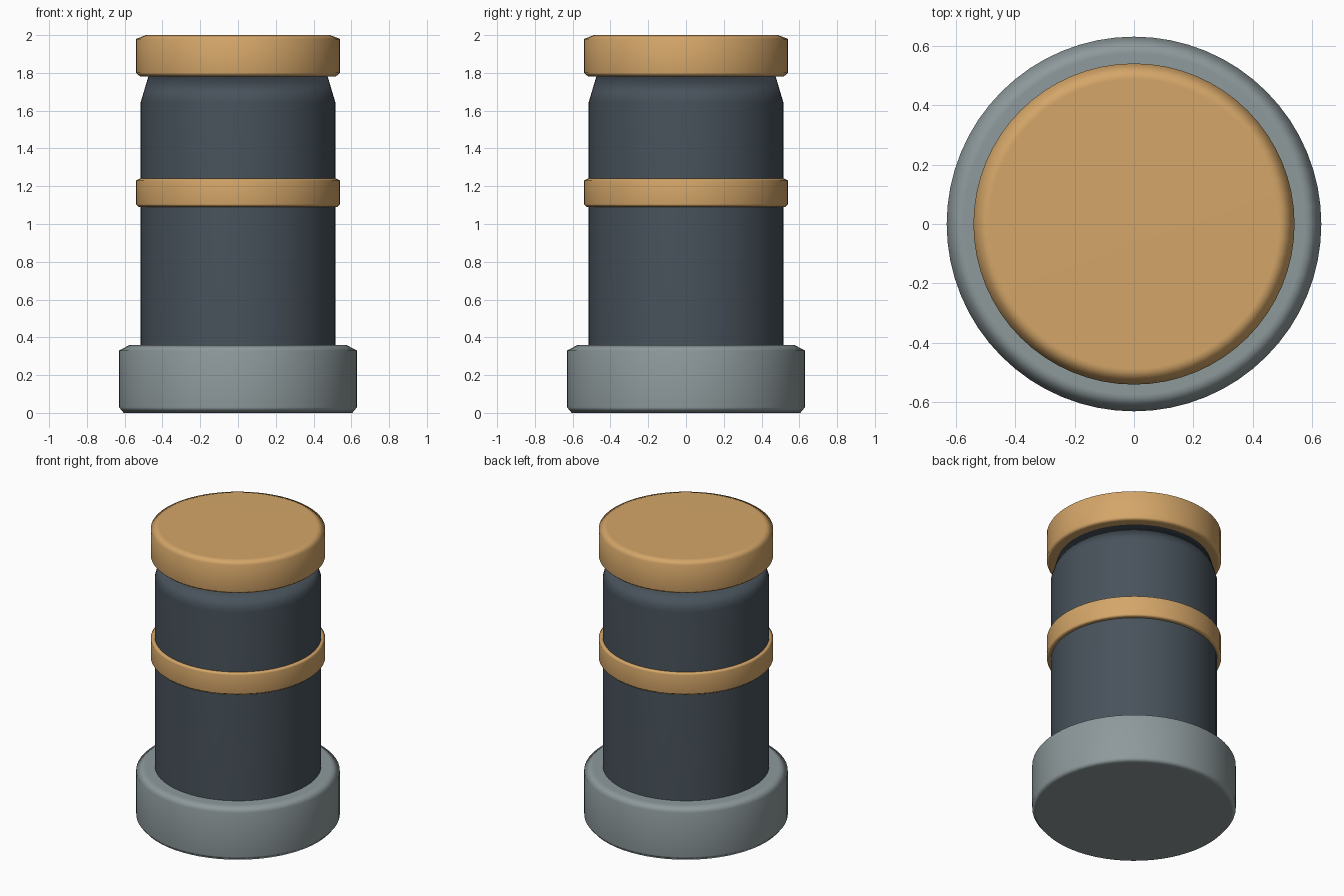
import bpy, bmesh
from math import radians, cos, sin, tau

if "Cube" in bpy.data.objects:
    bpy.data.objects.remove(bpy.data.objects["Cube"])

SIDES = 64


def material(name, rgb):
    mat = bpy.data.materials.new(name)
    mat.diffuse_color = (*rgb, 1)
    mat.use_nodes = True
    mat.node_tree.nodes["Principled BSDF"].inputs["Base Color"].default_value = mat.diffuse_color
    return mat


def turned(name, profile, mat):
    """Revolve (radius, z) points, listed bottom to top, into a closed solid."""
    bm = bmesh.new()
    rings = [[bm.verts.new((r * cos(tau * i / SIDES), r * sin(tau * i / SIDES), z))
              for i in range(SIDES)] for r, z in profile]
    for lo, hi in zip(rings, rings[1:]):
        for i in range(SIDES):
            j = (i + 1) % SIDES
            bm.faces.new((lo[i], lo[j], hi[j], hi[i]))
    bm.faces.new(rings[0][::-1])
    bm.faces.new(rings[-1])
    mesh = bpy.data.meshes.new(name)
    bm.to_mesh(mesh)
    bm.free()
    mesh.materials.append(mat)
    obj = bpy.data.objects.new(name, mesh)
    bpy.context.collection.objects.link(obj)
    bpy.ops.object.select_all(action='DESELECT')
    obj.select_set(True)
    bpy.context.view_layer.objects.active = obj
    bpy.ops.object.shade_smooth_by_angle(angle=radians(75))
    # keep the large faces flat, with shading rolling over the bevels
    weighted = obj.modifiers.new("weighted_normals", 'WEIGHTED_NORMAL')
    weighted.keep_sharp = True
    return obj


steel = material("steel", (0.27, 0.32, 0.33))
dark = material("dark_slate", (0.065, 0.085, 0.105))
brass = material("brass", (0.66, 0.38, 0.14))

# foot collar
turned("base", [(0.605, 0), (0.63, 0.03), (0.63, 0.33), (0.573, 0.36)], steel)
# main barrel with tapered shoulder
turned("body", [(0.515, 0.36), (0.515, 1.645), (0.475, 1.78)], dark)
# raised band around the barrel
turned("band", [(0.525, 1.09), (0.54, 1.105), (0.54, 1.23), (0.52, 1.24)], brass)
# lid
turned("cap", [(0.517, 1.78), (0.54, 1.80), (0.54, 1.98), (0.487, 2.0)], brass)
